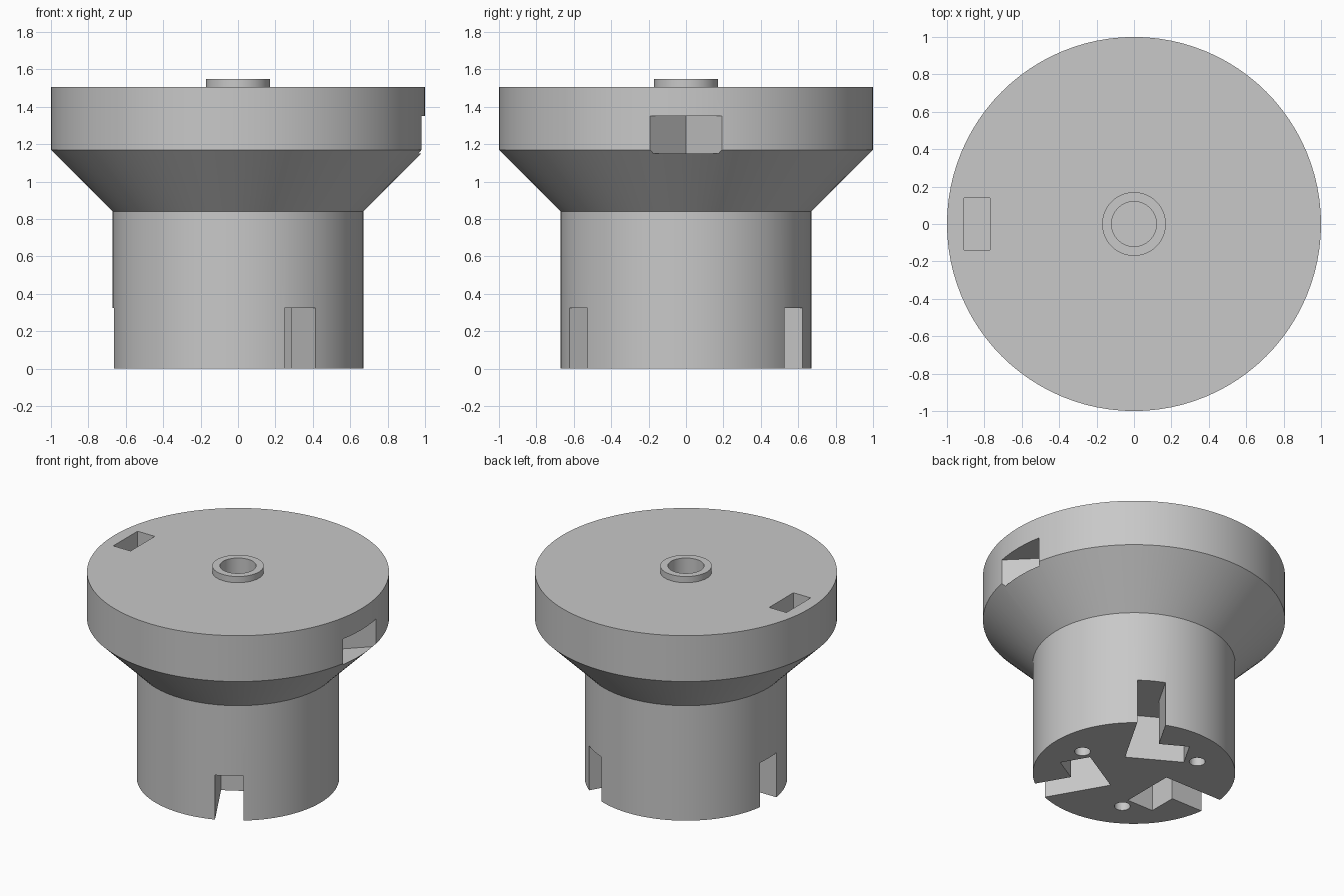
import bpy, bmesh
from math import cos, sin, pi, radians
from mathutils import Matrix

SEGMENTS = 96

old = bpy.data.objects.get("Cube")
if old:
    bpy.data.objects.remove(old, do_unlink=True)

grey = bpy.data.materials.new("plain_grey")
grey.use_nodes = True
grey.diffuse_color = (0.58, 0.58, 0.58, 1)
grey.node_tree.nodes["Principled BSDF"].inputs["Base Color"].default_value = grey.diffuse_color


def make_object(name, bm):
    bmesh.ops.recalc_face_normals(bm, faces=bm.faces)
    mesh = bpy.data.meshes.new(name)
    bm.to_mesh(mesh)
    bm.free()
    mesh.materials.append(grey)
    obj = bpy.data.objects.new(name, mesh)
    bpy.context.collection.objects.link(obj)
    return obj


def lathe(name, profile):
    bm = bmesh.new()
    verts = [bm.verts.new((r, 0, z)) for r, z in profile]
    edges = [bm.edges.new(pair) for pair in zip(verts, verts[1:])]
    bmesh.ops.spin(bm, geom=verts + edges, cent=(0, 0, 0), axis=(0, 0, 1),
                   angle=2 * pi, steps=SEGMENTS, use_duplicate=False)
    bmesh.ops.remove_doubles(bm, verts=bm.verts, dist=0.0001)
    bmesh.ops.dissolve_degenerate(bm, edges=bm.edges, dist=0.0001)
    return make_object(name, bm)


def prism(bm, outline, z_low, z_high, angle=0):
    """Upright prism over a plan outline, turned about the centre axis."""
    turn = Matrix.Rotation(radians(angle), 3, "Z")
    face = bm.faces.new([bm.verts.new(turn @ Matrix.Translation((x, y, z_low)).translation)
                         for x, y in outline])
    made = bmesh.ops.extrude_face_region(bm, geom=[face])["geom"]
    top = [v for v in made if isinstance(v, bmesh.types.BMVert)]
    bmesh.ops.translate(bm, verts=top, vec=(0, 0, z_high - z_low))


# Stem, flared collar, disc and hollow boss in one turned profile
body = lathe("flanged_body", [
    (0, 0), (0.67, 0), (0.67, 0.84), (1, 1.17), (1, 1.505),
    (0.17, 1.505), (0.17, 1.55), (0.12, 1.55), (0.12, 1.2), (0, 1.2)])

cuts = bmesh.new()

# L-shaped locking slots and round holes in the underside
slot = [(0.2, -0.095), (0.8, -0.095), (0.8, 0.095), (0.41, 0.095), (0.41, 0.3), (0.2, 0.3)]
hole = [(0.445 + 0.053 * cos(i * pi / 12), 0.053 * sin(i * pi / 12)) for i in range(24)]
for turn in (0, 120, 240):
    prism(cuts, slot, -0.1, 0.325, turn + 60)
    prism(cuts, hole, -0.1, 0.3, turn)

# V notch in the rim
prism(cuts, [(0.79, 0), (1.09, -0.3), (1.09, 0.3)], 1.15, 1.35)

# Rectangular pocket in the top
prism(cuts, [(-0.91, -0.14), (-0.77, -0.14), (-0.77, 0.14), (-0.91, 0.14)], 1.25, 1.6)

cutter = make_object("slot_cutter", cuts)
cutter.hide_render = True

# Cut, then drop the helper
cut = body.modifiers.new("recesses", "BOOLEAN")
cut.operation = "DIFFERENCE"
cut.solver = "EXACT"
cut.object = cutter
bpy.ops.object.select_all(action="DESELECT")
body.select_set(True)
bpy.context.view_layer.objects.active = body
bpy.ops.object.modifier_apply(modifier=cut.name)
bpy.data.objects.remove(cutter, do_unlink=True)
bpy.ops.object.shade_smooth_by_angle(angle=radians(30))
